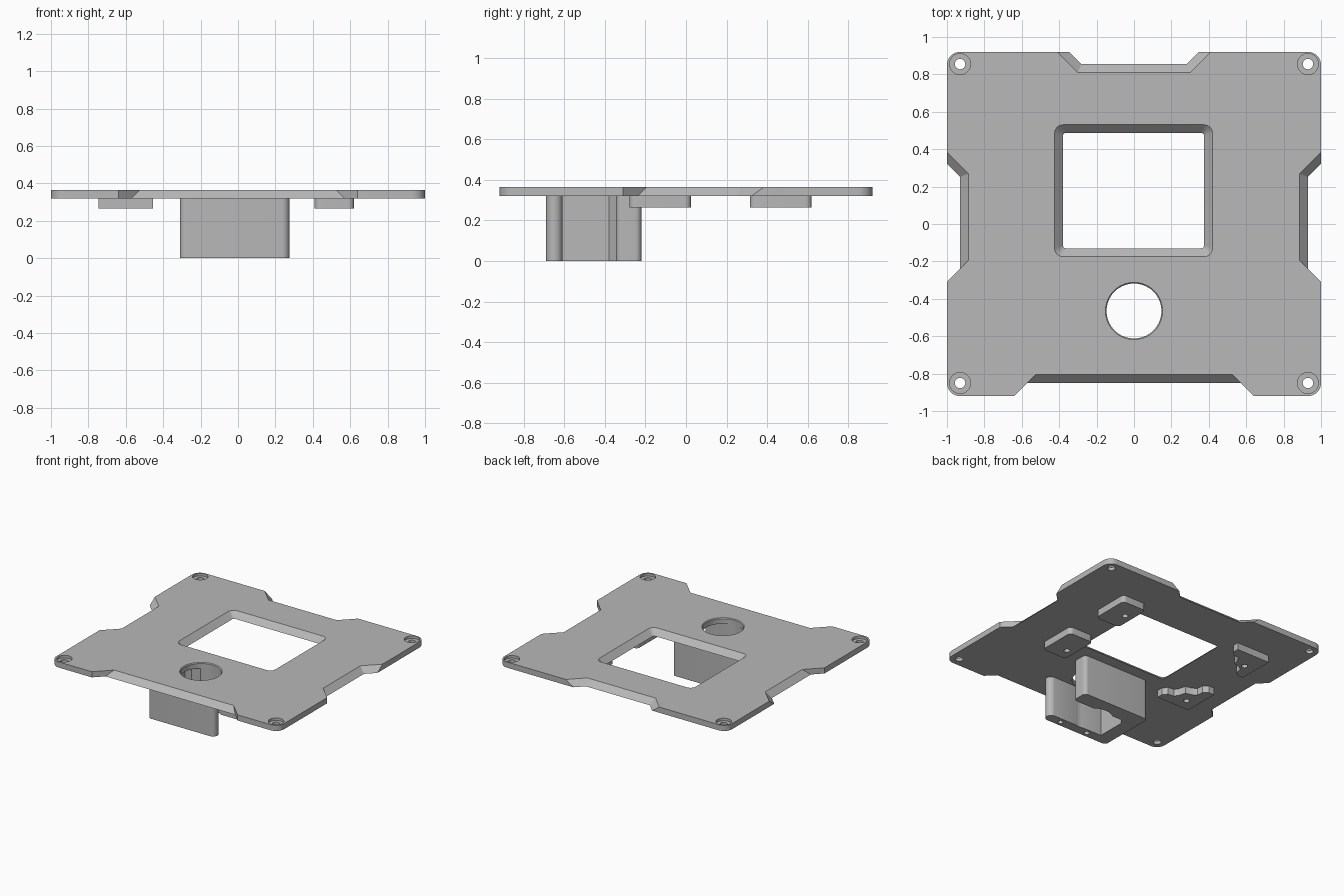
import bpy, bmesh, math

if "Cube" in bpy.data.objects:
    bpy.data.objects.remove(bpy.data.objects["Cube"])

grey = bpy.data.materials.new("plain grey")
grey.use_nodes = True
COLOUR = (0.48, 0.48, 0.48, 1)
grey.diffuse_color = COLOUR
grey.node_tree.nodes["Principled BSDF"].inputs["Base Color"].default_value = COLOUR

LOW, HIGH = 0.32, 0.365      # plate underside and top
R2 = math.sqrt(2)


def arc(cx, cy, r, start, end, n=8):
    angles = [math.radians(start + (end - start) * i / n) for i in range(n + 1)]
    return [(cx + r * math.cos(a), cy + r * math.sin(a)) for a in angles]


def circle(cx, cy, r, n=40):
    return arc(cx, cy, r, 0, 360, n)[:-1]


def rounded_rect(x0, x1, y0, y1, r):
    return (arc(x1 - r, y0 + r, r, -90, 0) + arc(x1 - r, y1 - r, r, 0, 90)
            + arc(x0 + r, y1 - r, r, 90, 180) + arc(x0 + r, y0 + r, r, 180, 270))


def loft(name, lower, z0, upper, z1):
    """Solid between two outlines with matching point counts."""
    bm = bmesh.new()
    a = [bm.verts.new((x, y, z0)) for x, y in lower]
    b = [bm.verts.new((x, y, z1)) for x, y in upper]
    bm.faces.new(a[::-1])
    bm.faces.new(b)
    for i in range(len(a)):
        j = (i + 1) % len(a)
        bm.faces.new((a[i], a[j], b[j], b[i]))
    bmesh.ops.recalc_face_normals(bm, faces=bm.faces[:])
    mesh = bpy.data.meshes.new(name)
    bm.to_mesh(mesh)
    bm.free()
    mesh.materials.append(grey)
    obj = bpy.data.objects.new(name, mesh)
    bpy.context.collection.objects.link(obj)
    return obj


def prism(name, outline, z0, z1):
    return loft(name, outline, z0, outline, z1)


def cut(obj, cutters):
    """Subtract every cutter, then discard it."""
    for c in cutters:
        c.hide_render = True
        mod = obj.modifiers.new("cut", 'BOOLEAN')
        mod.operation = 'DIFFERENCE'
        mod.solver = 'EXACT'
        mod.object = c
    bpy.context.view_layer.update()
    graph = bpy.context.evaluated_depsgraph_get()
    mesh = bpy.data.meshes.new_from_object(obj.evaluated_get(graph))
    obj.modifiers.clear()
    obj.data = mesh
    for c in cutters:
        bpy.data.objects.remove(c)


def finish(obj):
    bpy.ops.object.select_all(action='DESELECT')
    obj.select_set(True)
    bpy.context.view_layer.objects.active = obj
    bpy.ops.object.shade_smooth_by_angle(angle=math.radians(30))


def plate_outline(d):
    """Plate edge with four notches; d moves the sloped notch edges outward."""
    c, k, s = 0.07, d * (R2 - 1), d * R2
    w, h = 1 - c, 0.92 - c
    right = [(1, -0.31), (0.885 + d, -0.195 - d), (0.885 + d, 0.27 - k), (1, 0.385 - s)]
    back = [(0.41 - s, 0.92), (0.3 - k, 0.81 + d)]
    front = [(0.525 + d, -0.805 - d), (0.64, -0.92)]

    def mirror(pts):
        return [(-x, y) for x, y in reversed(pts)]

    return (front + arc(w, -h, c, -90, 0) + right + arc(w, h, c, 0, 90)
            + back + mirror(back) + arc(-w, h, c, 90, 180) + mirror(right)
            + arc(-w, -h, c, 180, 270) + mirror(front))


# Plate with sloped window, round hole and counterbored screw holes
plate = loft("plate", plate_outline(0.045), LOW, plate_outline(0), HIGH)
e = 0.02
cutters = [
    loft("window_cutter",
         rounded_rect(-0.38 + e, 0.375 - e, -0.13 + e, 0.488 - e, 0.003), LOW - e,
         rounded_rect(-0.425 - e, 0.42 + e, -0.175 - e, 0.53 + e, 0.06), HIGH + e),
    prism("hole_cutter", circle(0, -0.465, 0.147), LOW - e, HIGH + e),
    loft("rim_cutter", circle(0, -0.465, 0.145), HIGH - 0.008,
         circle(0, -0.465, 0.161), HIGH + 0.008),
]
for x in (-0.93, 0.93):
    for y in (-0.85, 0.855):
        cutters.append(prism("screw_cutter", circle(x, y, 0.028, 24), LOW - e, HIGH + e))
        cutters.append(prism("bore_cutter", circle(x, y, 0.056, 32), HIGH - 0.02, HIGH + e))
cut(plate, cutters)
finish(plate)

# Channel bracket beneath the round hole, open towards +x
BURY = LOW + 0.01
bracket_outline = (
    arc(0.235, -0.65, 0.04, -90, 90, 12)
    + [(-0.2, -0.61), (-0.2, -0.38), (-0.165, -0.345)]
    + arc(0.245, -0.315, 0.03, -90, 0)
    + arc(0.245, -0.25, 0.03, 0, 90)
    + arc(-0.28, -0.25, 0.03, 90, 180)
    + arc(-0.28, -0.66, 0.03, 180, 270))
bracket = prism("bracket", bracket_outline, 0, BURY)
cut(bracket, [prism("scallop_cutter", circle(0, -0.465, 0.15), -e, HIGH)]
    + [prism("pin_cutter", circle(x, -0.65, 0.02, 20), -e, 0.1) for x in (0.145, -0.1)])
finish(bracket)

# Rounded pads on the left, stepped corner pads on the right
PAD = 0.265
half_step = [(0.29, 0), (0.29, 0.05), (0.26, 0.085), (0.21, 0.09), (0.19, 0.12)]
step = [(0, 0)] + half_step + [(0.175, 0.175)] + [(y, x) for x, y in reversed(half_step)]
pads = [
    ("left_back_pad", rounded_rect(0.41, 0.62, 0.315, 0.62, 0.03), (0.475, 0.465)),
    ("left_front_pad", rounded_rect(0.41, 0.62, -0.28, 0.025, 0.03), (0.475, -0.185)),
    ("right_back_pad", [(x - 0.745, 0.62 - y) for x, y in reversed(step)], (-0.648, 0.465)),
    ("right_front_pad", [(x - 0.745, y - 0.28) for x, y in step], (-0.648, -0.185)),
]
for name, outline, (hx, hy) in pads:
    pad = prism(name, outline, PAD, BURY)
    cut(pad, [prism("pad_hole_cutter", circle(hx, hy, 0.022, 20), PAD - e, LOW - 0.005)])
    finish(pad)
